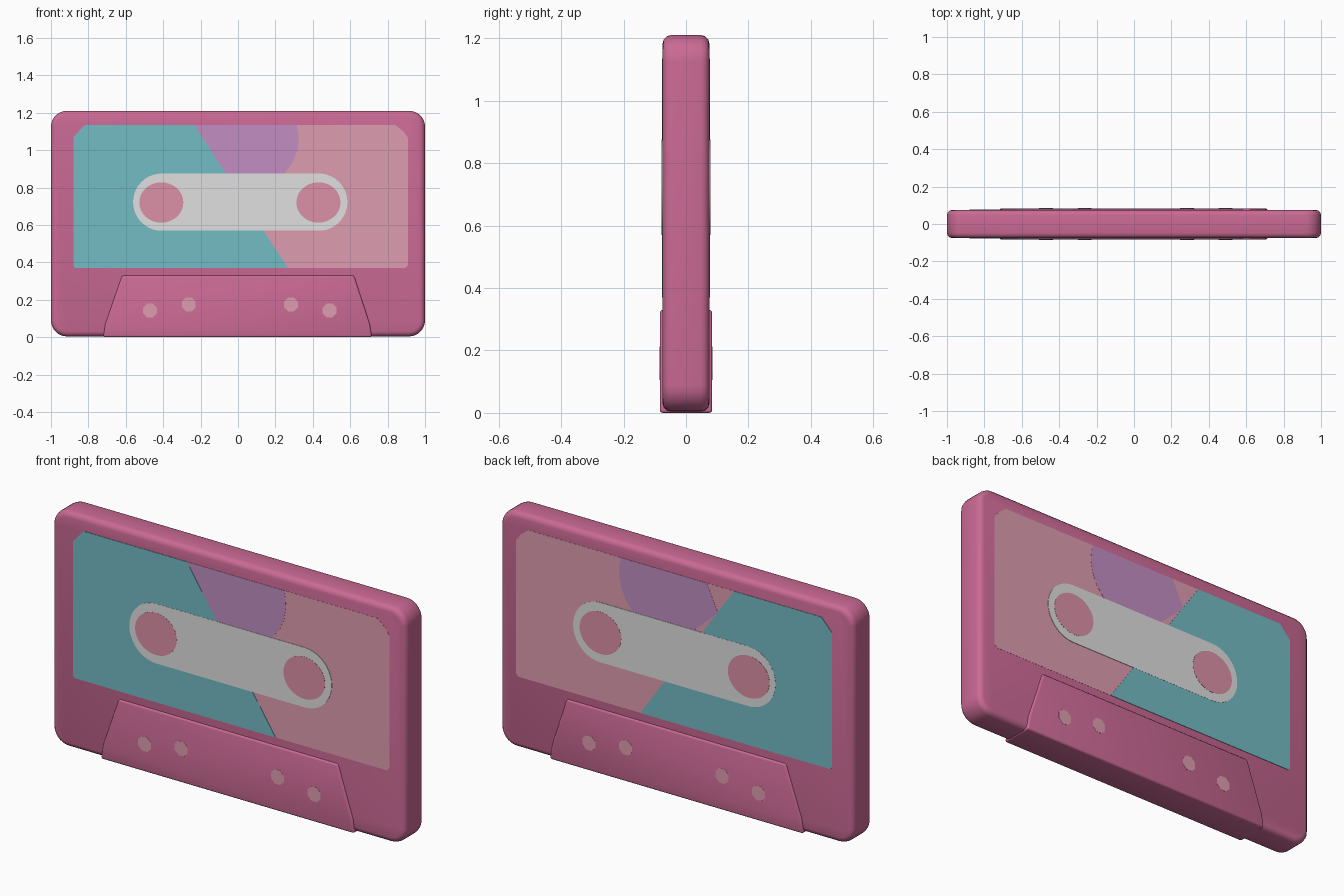
import bpy, bmesh, math

if "Cube" in bpy.data.objects:
    bpy.data.objects.remove(bpy.data.objects["Cube"])


def srgb(r, g, b):
    def f(c):
        c /= 255
        return c / 12.92 if c <= 0.04045 else ((c + 0.055) / 1.055) ** 2.4
    return (f(r), f(g), f(b), 1)


def material(name, rgb):
    m = bpy.data.materials.new(name)
    m.diffuse_color = srgb(*rgb)
    m.use_nodes = True
    m.node_tree.nodes["Principled BSDF"].inputs["Base Color"].default_value = m.diffuse_color
    return m


ROSE = material("rose_shell", (203, 106, 149))
TEAL = material("teal", (116, 188, 197))
PURPLE = material("purple", (194, 143, 195))
PINK = material("pale_pink", (222, 157, 177))
GREY = material("light_grey", (224, 224, 224))
HUB = material("hub_pink", (220, 145, 168))


def arc(cx, cz, rx, rz, a0, a1, n):
    """Points on an elliptical arc, angles in degrees."""
    return [(cx + rx * math.cos(math.radians(a0 + (a1 - a0) * i / n)),
             cz + rz * math.sin(math.radians(a0 + (a1 - a0) * i / n))) for i in range(n + 1)]


def disc(cx, cz, rx, rz, n, start=0):
    return arc(cx, cz, rx, rz, start, start + 360, n)[:-1]


def prism(name, pts, y0, y1, mat, bevel=0):
    """Extrude an x-z outline between two y values."""
    bm = bmesh.new()
    a = [bm.verts.new((x, y0, z)) for x, z in pts]
    b = [bm.verts.new((x, y1, z)) for x, z in pts]
    bm.faces.new(a)
    bm.faces.new(b)
    for i in range(len(pts)):
        j = (i + 1) % len(pts)
        bm.faces.new((a[i], a[j], b[j], b[i]))
    bmesh.ops.recalc_face_normals(bm, faces=bm.faces)
    me = bpy.data.meshes.new(name)
    bm.to_mesh(me)
    bm.free()
    me.materials.append(mat)
    ob = bpy.data.objects.new(name, me)
    bpy.context.collection.objects.link(ob)
    if bevel:
        bpy.ops.object.select_all(action='DESELECT')
        ob.select_set(True)
        bpy.context.view_layer.objects.active = ob
        m = ob.modifiers.new("round", 'BEVEL')
        m.width, m.segments = bevel, 3
        m.limit_method, m.angle_limit = 'ANGLE', math.radians(50)
        bpy.ops.object.modifier_apply(modifier=m.name)
        bpy.ops.object.shade_smooth_by_angle(angle=math.radians(35))
    return ob


# Rounded shell
R, X0, Z0, Z1 = 0.085, 1.0, 0.004, 1.21
shell = (arc(X0 - R, Z1 - R, R, R, 0, 90, 7) + arc(R - X0, Z1 - R, R, R, 90, 180, 7)
         + arc(R - X0, Z0 + R, R, R, 180, 270, 7) + arc(X0 - R, Z0 + R, R, R, 270, 360, 7))
prism("shell", shell, -0.075, 0.075, ROSE, 0.027)

# Raised trapezoid section through the lower edge
prism("tape_head_block", [(-0.72, 0), (0.715, 0), (0.705, 0.07), (0.62, 0.33), (-0.62, 0.33), (-0.71, 0.07)],
      -0.084, 0.084, ROSE, 0.01)

# Painted label, window, hubs and holes on both faces, as thin stacked plates
L, RT, B, T = -0.88, 0.91, 0.37, 1.135
for side, s in (("front", -1), ("back", 1)):
    def plate(name, pts, depth, mat, base=0.074):
        prism(f"{name}_{side}", pts, s * base, s * depth, mat)

    plate("label_base", [(L, B + .01), (L + .01, B), (RT - .015, B), (RT, B + .015),
                         (RT, 1.065), (0.885, 1.1), (0.84, T), (-0.82, T), (L, 1.07)], 0.0758, PINK)
    # purple patch with a curved right edge
    left = [(-0.25, T)] if s < 0 else [(-0.17, T), (-0.235, 1.0)]
    plate("label_purple", left + [(-0.05, 0.83), (0.19, 0.83), (0.25, 0.88), (0.29, 0.93),
                                  (0.315, 0.99), (0.325, 1.05), (0.322, 1.1), (0.315, T)], 0.0765, PURPLE)
    # teal half with a slanted edge, set further over on the back
    top, bot = (-0.235, 0.267) if s < 0 else (-0.325, 0.205)
    plate("label_teal", [(L, B + .01), (L + .01, B), (bot, B), (top, T), (-0.82, T), (L, 1.07)],
          0.0772, TEAL)
    plate("window", arc(0.432, 0.722, 0.153, 0.153, -90, 90, 20)
          + arc(-0.408, 0.722, 0.153, 0.153, 90, 270, 20), 0.0779, GREY)
    for end, x in (("left", -0.41), ("right", 0.43)):
        plate("hub_" + end, disc(x, 0.72, 0.118, 0.108, 32), 0.0786, HUB)
    for i, (x, z) in enumerate([(-0.47, 0.143), (0.49, 0.143), (-0.263, 0.175), (0.283, 0.175)]):
        plate(f"hole_{i + 1}", disc(x, z, 0.04, 0.04, 8, 22.5), 0.0848, PINK, 0.083)
